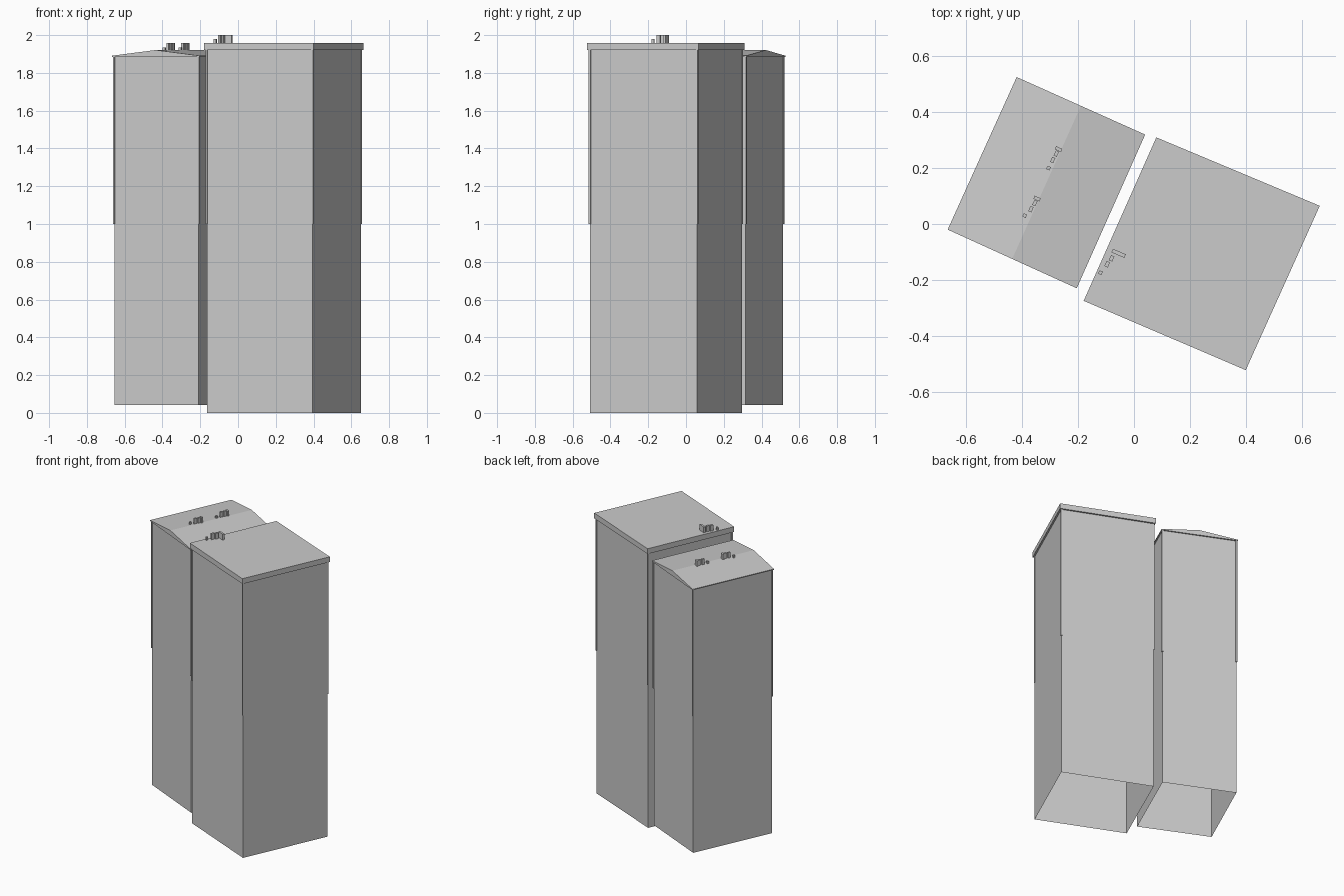
import bpy
from mathutils import Vector

cube = bpy.data.objects.get("Cube")
if cube:
    bpy.data.objects.remove(cube, do_unlink=True)

grey = bpy.data.materials.new("plain grey")
grey.use_nodes = True
grey.diffuse_color = (0.6, 0.6, 0.6, 1)
grey.node_tree.nodes["Principled BSDF"].inputs["Base Color"].default_value = (0.6, 0.6, 0.6, 1)


def make_object(name, verts, faces):
    mesh = bpy.data.meshes.new(name)
    mesh.from_pydata(verts, [], faces)
    mesh.materials.append(grey)
    obj = bpy.data.objects.new(name, mesh)
    bpy.context.collection.objects.link(obj)
    return obj


def prism(name, lower, upper, open_bottom=False):
    """Join two matching counter-clockwise loops into a solid."""
    n = len(lower)
    faces = [(i, (i + 1) % n, n + (i + 1) % n, n + i) for i in range(n)]
    faces.append(tuple(range(n, 2 * n)))
    if not open_bottom:
        faces.append(tuple(reversed(range(n))))
    return make_object(name, lower + upper, faces)


def raised(loop, z):
    return [Vector((p[0], p[1], z)) for p in loop]


def axes(plan):
    return (plan[1] - plan[0]).normalized(), (plan[3] - plan[0]).normalized()


SIGNS = [(-1, -1), (1, -1), (1, 1), (-1, 1)]


def inset(plan, d):
    u, v = axes(plan)
    return [p - u * su * d - v * sv * d for p, (su, sv) in zip(plan, SIGNS)]


def block(name, plan, centre, size, z0, z1):
    """Upright box turned to line up with a tower."""
    u, v = axes(plan)
    c = Vector(centre)
    loop = [c + u * su * size[0] / 2 + v * sv * size[1] / 2 for su, sv in SIGNS]
    return prism(name, raised(loop, z0), raised(loop, z1))


def tower(name, plan, overhang, z0, z1):
    walls = inset(plan, overhang)
    prism(name + "_walls", raised(walls, z0), raised(walls, z1), open_bottom=True)
    # Slim strips on the upper half of each corner
    for i, p in enumerate(walls):
        block(f"{name}_corner_strip_{i + 1}", plan, p, (0.01, 0.01), 1.0, z1)


flat_plan = [Vector(p) for p in [(-0.18, -0.275), (0.40, -0.523), (0.665, 0.065), (0.08, 0.31)]]
gable_plan = [Vector(p) for p in [(-0.667, -0.02), (-0.205, -0.23), (0.04, 0.32), (-0.42, 0.526)]]

# Towers
tower("flat_tower", flat_plan, 0.011, 0.0, 1.922)
tower("gable_tower", gable_plan, 0.009, 0.043, 1.886)

# Flat roof slab
prism("flat_roof", raised(flat_plan, 1.922), raised(flat_plan, 1.959))

# Low gable roof
profile = [(0, 1.885), (1, 1.885), (1, 1.891), (0.5, 1.921), (0, 1.891)]
a, b, c, d = gable_plan
front = [a.lerp(b, t).to_3d() + Vector((0, 0, z)) for t, z in profile]
back = [d.lerp(c, t).to_3d() + Vector((0, 0, z)) for t, z in profile]
prism("gable_roof", list(reversed(front)), list(reversed(back)))

# Roof vents: centre and footprint, the last of each group is shorter
vent_groups = [
    ("flat_vent", flat_plan, 1.957, 2.0, 1.98, [
        ((-0.055, -0.105), (0.05, 0.014)), ((-0.08, -0.123), (0.013, 0.02)),
        ((-0.096, -0.144), (0.013, 0.02)), ((-0.12, -0.174), (0.013, 0.013))]),
    ("rear_vent", gable_plan, 1.905, 1.957, 1.935, [
        ((-0.27, 0.268), (0.024, 0.012)), ((-0.278, 0.252), (0.012, 0.02)),
        ((-0.291, 0.229), (0.012, 0.02)), ((-0.306, 0.2), (0.013, 0.013))]),
    ("front_vent", gable_plan, 1.905, 1.957, 1.935, [
        ((-0.347, 0.091), (0.024, 0.012)), ((-0.355, 0.075), (0.012, 0.02)),
        ((-0.369, 0.053), (0.012, 0.02)), ((-0.391, 0.03), (0.013, 0.013))]),
]
for name, plan, z0, tall, short, vents in vent_groups:
    for i, (centre, size) in enumerate(vents):
        block(f"{name}_{i + 1}", plan, centre, size, z0, short if i == 3 else tall)
